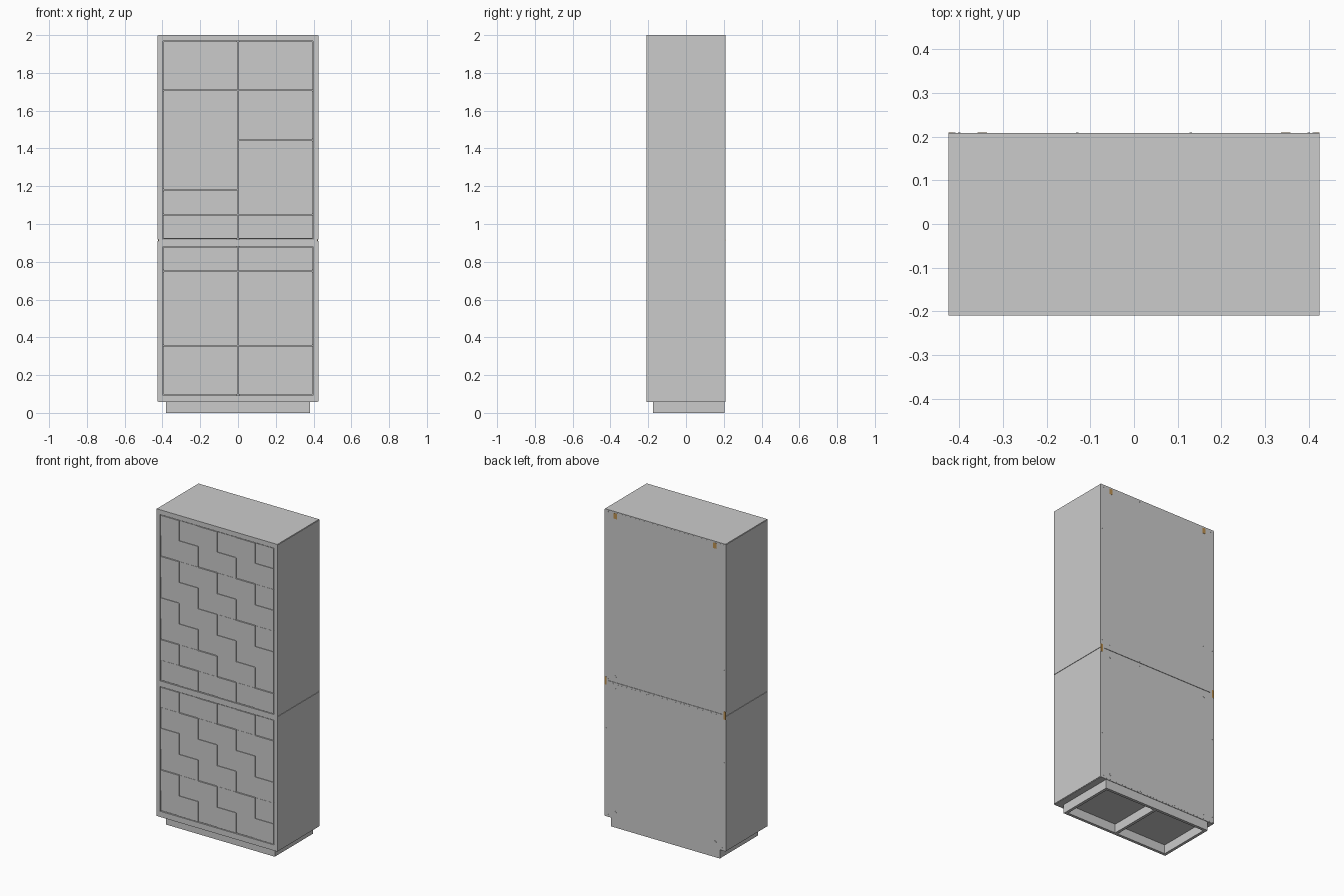
import bpy, bmesh
from mathutils import Matrix

if "Cube" in bpy.data.objects:
    bpy.data.objects.remove(bpy.data.objects["Cube"])

W, YF, YB = 0.425, -0.21, 0.208       # half width, front and back planes
OX, CH = 0.398, 0.1315                # half opening width, tile row height
CW = OX / 3                           # tile column width
GAP = 0.0015
FACE = YF + 0.004                     # recessed face of the fronts


def add_box(bm, x0, x1, y0, y1, z0, z1):
    m = Matrix.Translation(((x0 + x1) / 2, (y0 + y1) / 2, (z0 + z1) / 2))
    m = m @ Matrix.Diagonal((x1 - x0, y1 - y0, z1 - z0, 1))
    bmesh.ops.create_cube(bm, size=1, matrix=m)


def add_disc(bm, x, z, r, y, depth):
    m = Matrix.Translation((x, y, z)) @ Matrix.Rotation(1.5707963, 4, 'X')
    bmesh.ops.create_cone(bm, cap_ends=True, segments=12, radius1=r, radius2=r,
                          depth=depth, matrix=m)


def finish(bm, name, mat=None):
    me = bpy.data.meshes.new(name)
    bm.to_mesh(me)
    bm.free()
    ob = bpy.data.objects.new(name, me)
    bpy.context.collection.objects.link(ob)
    if mat:
        me.materials.append(mat)
    return ob


def boxes(name, items, mat=None):
    bm = bmesh.new()
    for b in items:
        add_box(bm, *b)
    return finish(bm, name, mat)


def carcass(name, z0, z1, o0, o1, shelves):
    # side, top and bottom panels with a divider, shelves and a back
    e = 0.003
    parts = [(-W, -OX, YF, YB, z0 + e, z1 - e), (OX, W, YF, YB, z0 + e, z1 - e),
             (-W + e, W - e, YF, YB, o1, z1), (-W + e, W - e, YF, YB, z0, o0)]
    boxes(name + "_body", parts)
    boxes(name + "_back", [(-W + 0.006, W - 0.006, YB - 0.006, YB + 0.0005, z0 + 0.006, z1 - 0.006)])
    inner = [(-0.008, 0.008, YF + 0.03, YB - 0.008, o0, o1)]
    for xa, xb, z in shelves:
        inner.append((xa, xb, YF + 0.03, YB - 0.008, z - 0.008, z + 0.008))
    boxes(name + "_shelves", inner)


def front(name, side, top, r0, r1):
    # one door or drawer front with a raised checkerboard relief
    bm = bmesh.new()
    c0 = 0 if side < 0 else 3
    xl, xr = -OX + c0 * CW, -OX + (c0 + 3) * CW
    xl += 0.004 if side < 0 else GAP
    xr -= 0.004 if side > 0 else GAP
    last = 8 if top > 1.5 else 6
    zt = top - r0 * CH - (0.004 if r0 == 0 else GAP)
    zb = top - r1 * CH + (0.004 if r1 == last else GAP)
    add_box(bm, xl, xr, FACE, FACE + 0.018, zb, zt)
    for r in range(r0, r1):
        for c in range(c0, c0 + 3):
            if (r + c) % 2 == 0:
                x0, x1 = max(xl, -OX + c * CW), min(xr, -OX + (c + 1) * CW)
                z0, z1 = max(zb, top - (r + 1) * CH), min(zt, top - r * CH)
                add_box(bm, x0, x1, FACE - 0.004, FACE + 0.001, z0, z1)
    finish(bm, name)


UT, LT = 1.97, 0.882                  # tops of the two openings
L, R = (-OX, -0.008), (0.008, OX)

# Two stacked carcasses
carcass("lower_cabinet", 0.057, 0.914, LT - 6 * CH, LT,
        [(*s, LT - k * CH) for s in (L, R) for k in (1, 4)])
carcass("upper_cabinet", 0.914, 2.0, UT - 8 * CH, UT,
        [(*L, UT - k * CH) for k in (2, 6, 7)] + [(*R, UT - k * CH) for k in (2, 4, 7)])

# Doors and drawer fronts
layout = [("lower_left_front", -1, LT, (0, 1, 4, 6)), ("lower_right_front", 1, LT, (0, 1, 4, 6)),
          ("upper_left_front", -1, UT, (0, 2, 6, 7, 8)), ("upper_right_front", 1, UT, (0, 2, 4, 7, 8))]
for name, side, top, rows in layout:
    for i, (a, b) in enumerate(zip(rows, rows[1:])):
        front(f"{name}_{i + 1}", side, top, a, b)

# Open plinth with a middle bar
px, pf, pb, t = 0.38, -0.175, 0.205, 0.018
boxes("plinth", [(-px, px, pf, pf + t, 0, 0.057), (-px, px, pb - t, pb, 0, 0.057)]
      + [(x - t / 2, x + t / 2, pf + t, pb - t, 0, 0.057) for x in (-px + t / 2, 0, px - t / 2)])

# Screw heads round both backs
bm = bmesh.new()
for s in (-1, 1):
    for z in (0.10, 0.354, 0.614, 0.86, 0.97, 1.20, 1.46, 1.71, 1.96):
        add_disc(bm, s * 0.412, z, 0.003, YB + 0.0005, 0.002)
for z in (0.072, 0.899, 0.929, 1.985):
    for x in (-0.40, -0.13, 0.13, 0.40):
        add_disc(bm, x, z, 0.003, YB + 0.0005, 0.002)
finish(bm, "back_screws")

# Round cover plugs
bm = bmesh.new()
for x, z in ((0.35, 0.955), (-0.35, 1.21), (0.35, 0.875), (-0.35, 0.875), (0.35, 0.098), (-0.35, 0.098)):
    add_disc(bm, x, z, 0.008, YB + 0.0005, 0.002)
finish(bm, "back_plugs")

# Brass wall brackets and joining plates
brass = bpy.data.materials.new("brass")
brass.diffuse_color = (0.5, 0.28, 0.08, 1)
brass.use_nodes = True
brass.node_tree.nodes["Principled BSDF"].inputs["Base Color"].default_value = brass.diffuse_color
boxes("wall_brackets", [(s * 0.348 - 0.011, s * 0.348 + 0.011, YB - 0.001, 0.21, 1.955, 1.99)
                        for s in (-1, 1)], brass)
boxes("joining_plates", [(s * 0.417 - 0.0075, s * 0.417 + 0.0075, YB - 0.001, 0.21, 0.89, 0.94)
                         for s in (-1, 1)], brass)
